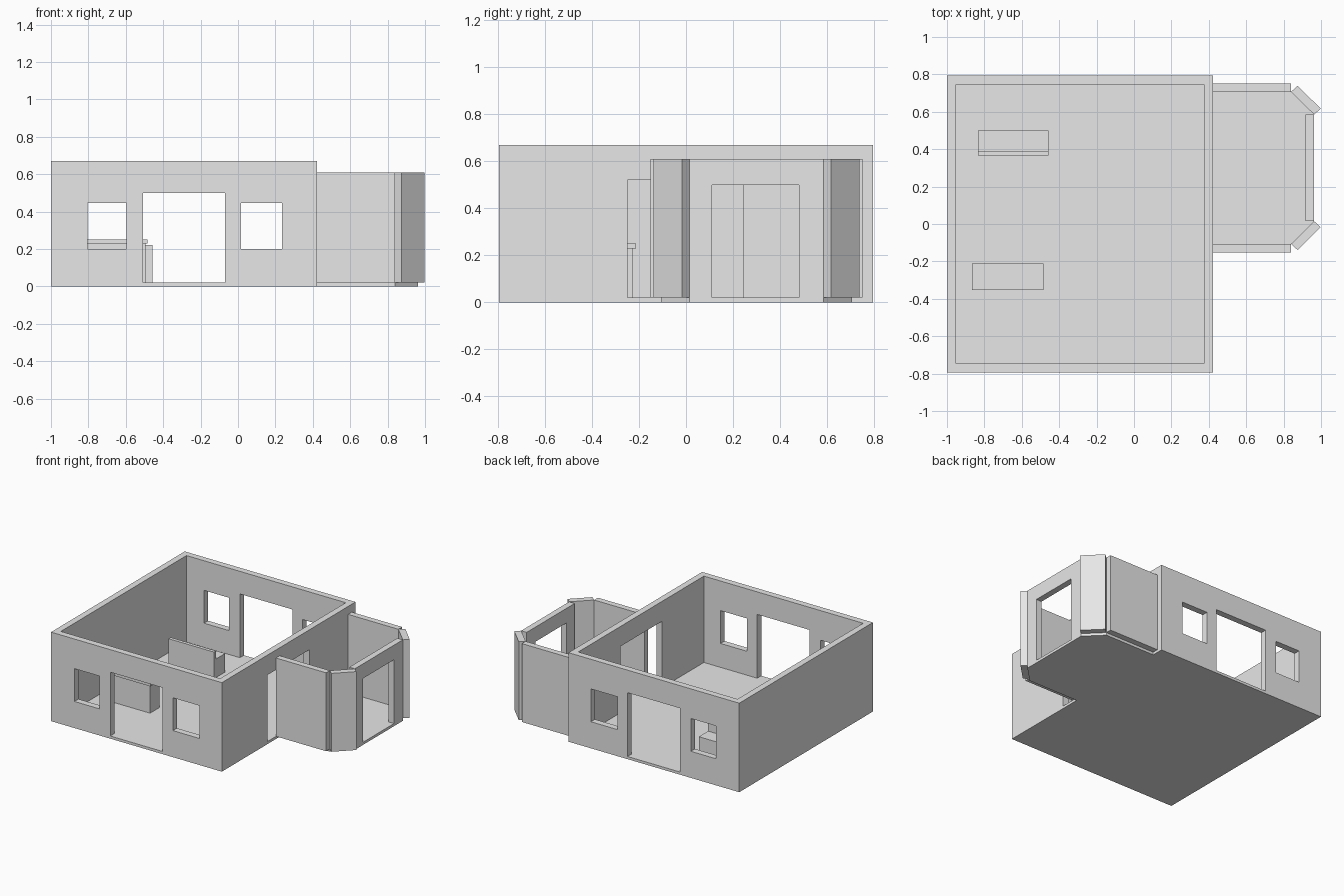
import bpy
import bmesh

cube = bpy.data.objects.get("Cube")
if cube:
    bpy.data.objects.remove(cube, do_unlink=True)

# Single plaster grey
plaster = bpy.data.materials.new("plaster_grey")
plaster.use_nodes = True
GREY = (0.8, 0.8, 0.8, 1.0)
plaster.diffuse_color = GREY
plaster.node_tree.nodes["Principled BSDF"].inputs["Base Color"].default_value = GREY


def prism(name, outline, z0, z1):
    """Extrude a counter-clockwise xy outline from z0 to z1."""
    bm = bmesh.new()
    base = bm.faces.new([bm.verts.new((x, y, z0)) for x, y in outline])
    top = bmesh.ops.extrude_face_region(bm, geom=[base], use_keep_orig=True)["geom"]
    for v in top:
        if isinstance(v, bmesh.types.BMVert):
            v.co.z = z1
    bmesh.ops.recalc_face_normals(bm, faces=bm.faces)
    mesh = bpy.data.meshes.new(name)
    bm.to_mesh(mesh)
    bm.free()
    mesh.materials.append(plaster)
    obj = bpy.data.objects.new(name, mesh)
    bpy.context.collection.objects.link(obj)
    return obj


def box(name, x0, x1, y0, y1, z0, z1):
    return prism(name, [(x0, y0), (x1, y0), (x1, y1), (x0, y1)], z0, z1)


def cut(obj, *bounds):
    """Subtract a box from an object and discard the cutter."""
    cutter = box("cutter", *bounds)
    cutter.hide_render = True
    mod = obj.modifiers.new("opening", "BOOLEAN")
    mod.operation = "DIFFERENCE"
    mod.solver = "EXACT"
    mod.object = cutter
    bpy.context.view_layer.objects.active = obj
    bpy.ops.object.modifier_apply(modifier=mod.name)
    bpy.data.objects.remove(cutter, do_unlink=True)


FLOOR = 0.02
LEFT, RIGHT, DEPTH, WALL = -1.0, 0.422, 0.795, 0.048

# Main room: open-topped shell with matching front and back openings
room = box("main_room", LEFT, RIGHT, -DEPTH, DEPTH, 0, 0.67)
cut(room, LEFT + WALL, RIGHT - WALL, -DEPTH + WALL, DEPTH - WALL, FLOOR, 0.8)
for x0, x1, z0, z1 in [(-0.805, -0.597, 0.2, 0.447),   # window
                       (-0.507, -0.07, FLOOR, 0.5),    # doorway
                       (0.015, 0.235, 0.2, 0.447)]:    # window
    cut(room, x0, x1, -1, 1, z0, z1)

# Wide passage from the room into the bay
cut(room, 0.2, 0.6, -0.25, 0.245, FLOOR, 0.52)

# Bay: mirrored about its own centre line
MID, BAY_TOP = 0.3, 0.61
half = [(RIGHT, -0.407), (0.84, -0.407), (0.963, -0.285)]
mirror = [(x, -y) for x, y in reversed(half)]
prism("bay_floor", [(x, y + MID) for x, y in half + mirror], 0, FLOOR)

for side, s in (("front", 1), ("back", -1)):
    def place(points):
        return [(x, MID + s * y) for x, y in points][::s]
    prism(f"bay_{side}_wall",
          place([(RIGHT, -0.452), (0.84, -0.452), (0.84, -0.407), (RIGHT, -0.407)]),
          FLOOR, BAY_TOP)
    prism(f"bay_{side}_corner_wall",
          place([(0.84, -0.407), (0.875, -0.439), (0.998, -0.317), (0.963, -0.285)]),
          FLOOR, BAY_TOP)

# Bay end wall with its doorway
end_wall = box("bay_end_wall", 0.917, 0.963, MID - 0.285, MID + 0.285, FLOOR, BAY_TOP)
cut(end_wall, 0.8, 1.1, 0.11, 0.48, 0, 0.5)

# Counter with an overhanging top
box("counter_body", -0.85, -0.495, -0.338, -0.225, FLOOR, 0.23)
box("counter_top", -0.865, -0.483, -0.352, -0.212, 0.23, 0.25)

# Bench with a low backrest
box("bench_seat", -0.833, -0.457, 0.39, 0.5, FLOOR, 0.16)
box("bench_backrest", -0.833, -0.457, 0.365, 0.39, FLOOR, 0.222)
